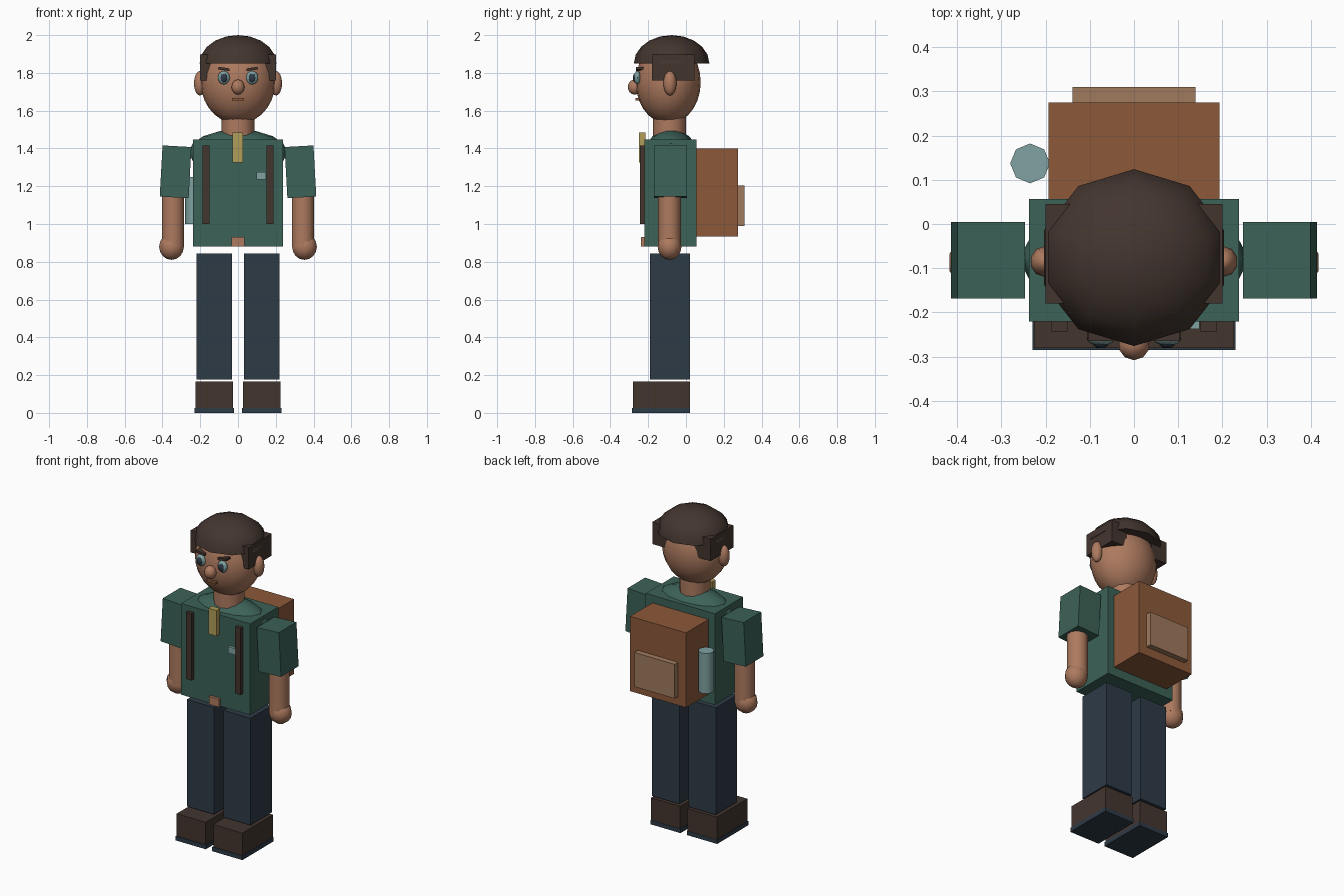
import bpy, bmesh, math
from mathutils import Matrix, Vector

if "Cube" in bpy.data.objects:
    bpy.data.objects.remove(bpy.data.objects["Cube"])


def colour(name, r, g, b):
    m = bpy.data.materials.new(name)
    m.diffuse_color = (r, g, b, 1)
    m.use_nodes = True
    m.node_tree.nodes["Principled BSDF"].inputs["Base Color"].default_value = m.diffuse_color
    return m


GREEN = colour("shirt green", .045, .122, .096)
NAVY = colour("navy", .027, .043, .062)
BROWN = colour("dark brown", .056, .036, .028)
SKIN = colour("skin", .42, .195, .115)
RUST = colour("rust leather", .262, .100, .042)
TAN = colour("tan leather", .35, .195, .107)
TEAL = colour("pale teal", .215, .36, .36)
GOLD = colour("gold", .44, .34, .10)


def finish(name, bm, mat, smooth=False):
    me = bpy.data.meshes.new(name)
    bmesh.ops.recalc_face_normals(bm, faces=bm.faces)
    bm.to_mesh(me)
    bm.free()
    me.materials.append(mat)
    ob = bpy.data.objects.new(name, me)
    bpy.context.collection.objects.link(ob)
    if smooth:
        bpy.context.view_layer.objects.active = ob
        ob.select_set(True)
        bpy.ops.object.shade_smooth_by_angle(angle=math.radians(50))
        ob.select_set(False)
    return ob


def box(name, mat, x, y, z, tilt=0):
    """Box from (min, max) ranges, optionally tilted about its y axis."""
    c = Vector([(a + b) / 2 for a, b in (x, y, z)])
    s = [abs(b - a) for a, b in (x, y, z)]
    bm = bmesh.new()
    bmesh.ops.create_cube(bm, size=1, matrix=Matrix.Translation(c)
                          @ Matrix.Rotation(tilt, 4, 'Y') @ Matrix.Diagonal((*s, 1)))
    return finish(name, bm, mat)


def ball(name, mat, c, r, seg=12, rings=8, half=False):
    """Ellipsoid, or its closed upper half."""
    bm = bmesh.new()
    bmesh.ops.create_uvsphere(bm, u_segments=seg, v_segments=rings, radius=1)
    if half:
        bmesh.ops.bisect_plane(bm, geom=bm.verts[:] + bm.edges[:] + bm.faces[:],
                               plane_co=(0, 0, 0), plane_no=(0, 0, 1),
                               dist=1e-4, clear_inner=True)
        bmesh.ops.holes_fill(bm, edges=[e for e in bm.edges if e.is_boundary])
    bm.transform(Matrix.Translation(c) @ Matrix.Diagonal((*r, 1)))
    return finish(name, bm, mat, True)


def tube(name, mat, top, bottom, r, seg):
    """Cylinder between two points."""
    a, b = Vector(top), Vector(bottom)
    rot = (a - b).to_track_quat('Z', 'Y').to_matrix().to_4x4()
    # keep the first vertex on the x axis
    bm = bmesh.new()
    if abs((a - b).normalized().z) > .999:
        rot = Matrix.Identity(4)
    bmesh.ops.create_cone(bm, cap_ends=True, segments=seg, radius1=r, radius2=r,
                          depth=(a - b).length,
                          matrix=Matrix.Translation((a + b) / 2) @ rot)
    return finish(name, bm, mat, True)


def span(s, a, b):
    return tuple(sorted((s * a, s * b)))


# torso, rounded shoulders, neck
box("torso", GREEN, (-.238, .238), (-.22, .056), (.88, 1.447))
ball("shoulders", GREEN, (0, -.08, 1.38), (.26, .137, .12), 12, 8)
tube("neck", SKIN, (0, -.087, 1.62), (0, -.087, 1.44), .088, 12)

# head, hair cap and face
ball("head", SKIN, (0, -.094, 1.75), (.197, .172, .22), 20, 14)
ball("hair", BROWN, (0, -.076, 1.85), (.214, .2, .15), 10, 10, half=True)
ball("nose", SKIN, (0, -.272, 1.725), (.036, .036, .04), 10, 8)
box("mouth", RUST, (-.032, .032), (-.267, -.235), (1.655, 1.667))

# shirt front and belt buckle
box("collar_tab", GOLD, (-.029, .027), (-.25, -.215), (1.325, 1.485))
box("badge", TEAL, (.098, .148), (-.237, -.215), (1.235, 1.275))
box("buckle", SKIN, (-.035, .035), (-.237, -.215), (.88, .93))

# backpack
box("backpack", RUST, (-.193, .193), (.055, .275), (.935, 1.4))
box("backpack_pocket", TAN, (-.139, .139), (.27, .31), (.99, 1.203))
tube("bottle", TEAL, (-.235, .137, 1.25), (-.235, .137, 1.0), .045, 8)

# paired parts
for s, side in ((-1, "right"), (1, "left")):
    box(f"{side}_hair_side", BROWN, span(s, .09, .2), (-.18, .045), (1.76, 1.897))
    ball(f"{side}_ear", SKIN, (s * .202, -.085, 1.745), (.033, .035, .065), 10, 8)
    ball(f"{side}_eye", TEAL, (s * .075, -.258, 1.775), (.032, .018, .036), 12, 8)
    ball(f"{side}_pupil", NAVY, (s * .075, -.271, 1.773), (.018, .01, .023), 10, 8)
    box(f"{side}_eyebrow", BROWN, span(s, .045, .105), (-.265, -.225), (1.814, 1.828), -s * .15)
    box(f"{side}_strap", BROWN, span(s, .15, .188), (-.243, -.21), (1.0, 1.415))
    box(f"{side}_sleeve", GREEN, span(s, .254, .407), (-.169, .004), (1.141, 1.412), -s * .055)
    tube(f"{side}_forearm", SKIN, (s * .338, -.087, 1.2), (s * .35, -.087, .88), .061, 10)
    ball(f"{side}_hand", SKIN, (s * .352, -.087, .88), (.069, .063, .07), 10, 8)
    box(f"{side}_trouser_leg", NAVY, span(s, .032, .219), (-.19, .02), (.178, .843))
    box(f"{side}_shoe", BROWN, span(s, .026, .226), (-.28, .02), (.022, .165))
    box(f"{side}_sole", NAVY, span(s, .022, .23), (-.285, .022), (0, .026))
